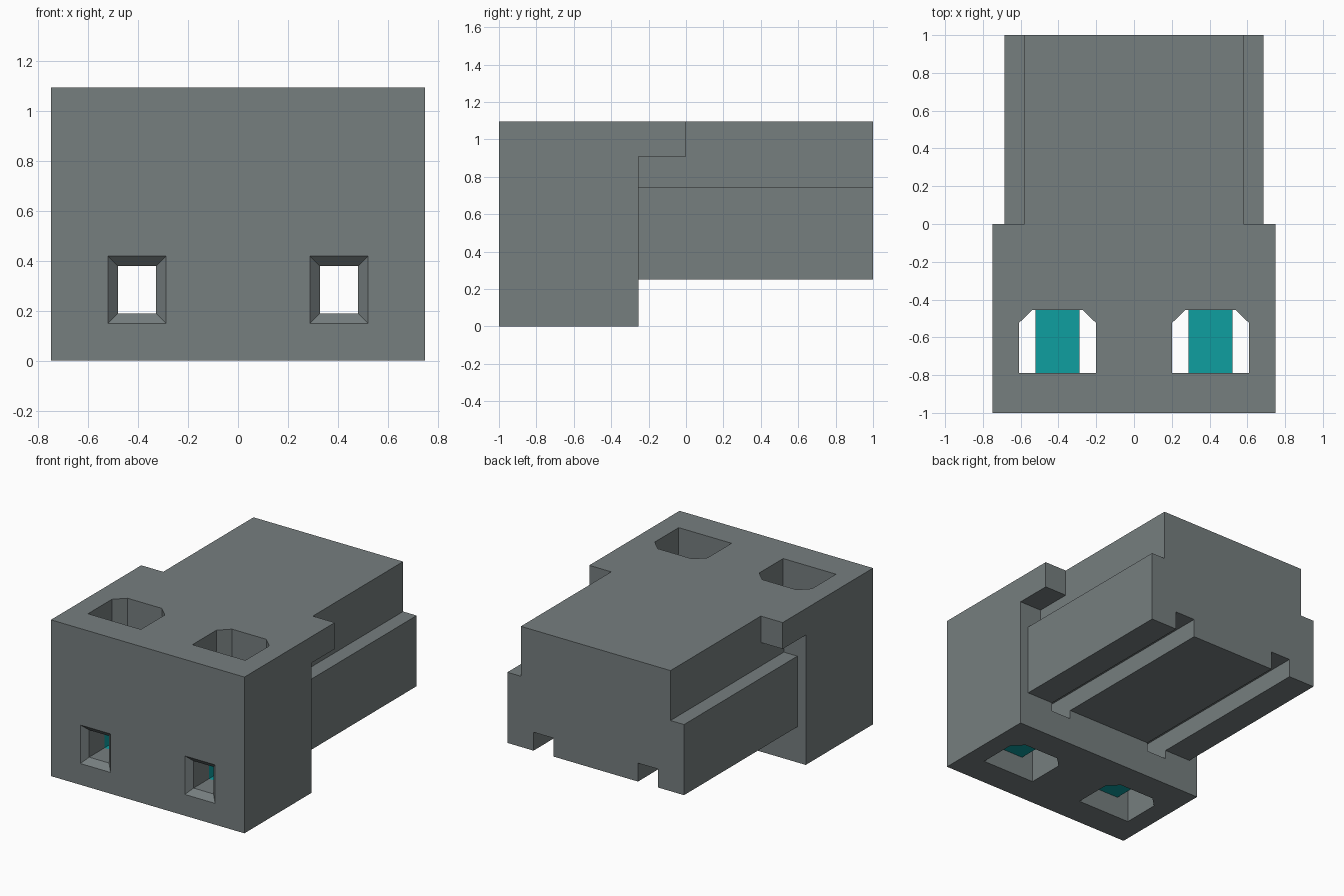
import bpy, bmesh

if "Cube" in bpy.data.objects:
    bpy.data.objects.remove(bpy.data.objects["Cube"])


def material(name, rgb):
    m = bpy.data.materials.new(name)
    m.diffuse_color = (*rgb, 1.0)
    m.use_nodes = True
    m.node_tree.nodes["Principled BSDF"].inputs["Base Color"].default_value = m.diffuse_color
    return m


GREY = material("dark grey plastic", (0.181, 0.209, 0.212))
TEAL = material("teal insert", (0.0045, 0.342, 0.352))


def loft(name, loop_a, loop_b, mat):
    """Closed solid between two matching loops of points."""
    bm = bmesh.new()
    a = [bm.verts.new(p) for p in loop_a]
    b = [bm.verts.new(p) for p in loop_b]
    bm.faces.new(a)
    bm.faces.new(b)
    for i in range(len(a)):
        j = (i + 1) % len(a)
        bm.faces.new((a[i], a[j], b[j], b[i]))
    bmesh.ops.recalc_face_normals(bm, faces=bm.faces)
    mesh = bpy.data.meshes.new(name)
    bm.to_mesh(mesh)
    bm.free()
    mesh.materials.append(mat)
    ob = bpy.data.objects.new(name, mesh)
    bpy.context.collection.objects.link(ob)
    return ob


def combine(target, other, operation):
    """Apply a boolean and remove the helper solid."""
    mod = target.modifiers.new("bool", "BOOLEAN")
    mod.operation, mod.solver, mod.object = operation, "EXACT", other
    bpy.context.view_layer.objects.active = target
    bpy.ops.object.modifier_apply(modifier=mod.name)
    bpy.data.objects.remove(other)


def rect(cx, y, grow=0.0):
    """Upright rectangle of the square passage, optionally enlarged."""
    w, h, cz = 0.077 + grow, 0.095 + grow, 0.284
    return [(cx - w, y, cz - h), (cx + w, y, cz - h),
            (cx + w, y, cz + h), (cx - w, y, cz + h)]


# Front block with the overhanging top lip: side profile swept across x
TOP = 1.095
side = [(-1, 0), (-0.255, 0), (-0.255, 0.91), (0, 0.91), (0, TOP), (-1, TOP)]
body = loft("connector_body", [(-0.75, y, z) for y, z in side],
            [(0.75, y, z) for y, z in side], GREY)

# Rear plug with side rails: cross-section swept along y
section = [(-0.685, 0.25), (0.685, 0.25), (0.685, 0.745), (0.58, 0.745),
           (0.58, TOP), (-0.58, TOP), (-0.58, 0.745), (-0.685, 0.745)]
rear = loft("rear_plug", [(x, -0.4, z) for x, z in section],
            [(x, 1, z) for x, z in section], GREY)
combine(body, rear, "UNION")

# Vertical well outline, with its two rear corners cut off
well = [(-0.205, -0.79), (0.205, -0.79), (0.205, -0.525),
        (0.133, -0.455), (-0.133, -0.455), (-0.205, -0.525)]

for label, cx in (("left", -0.405), ("right", 0.405)):
    # Well through the full height
    combine(body, loft("well_cutter", [(cx + x, y, -0.1) for x, y in well],
                       [(cx + x, y, 1.2) for x, y in well], GREY), "DIFFERENCE")
    # Passage from the front, which opens as a groove under the rear plug
    combine(body, loft("passage_cutter", rect(cx, -1.1), rect(cx, 1.1), GREY),
            "DIFFERENCE")
    # Flared entry
    combine(body, loft("flare_cutter", rect(cx, -1.04, 0.08), rect(cx, -0.96), GREY),
            "DIFFERENCE")
    # Hollow insert crossing the well
    sleeve = loft(label + "_sleeve", rect(cx, -0.79, 0.04), rect(cx, -0.455, 0.04), TEAL)
    combine(sleeve, loft("sleeve_cutter", rect(cx, -0.9), rect(cx, -0.3), TEAL),
            "DIFFERENCE")
